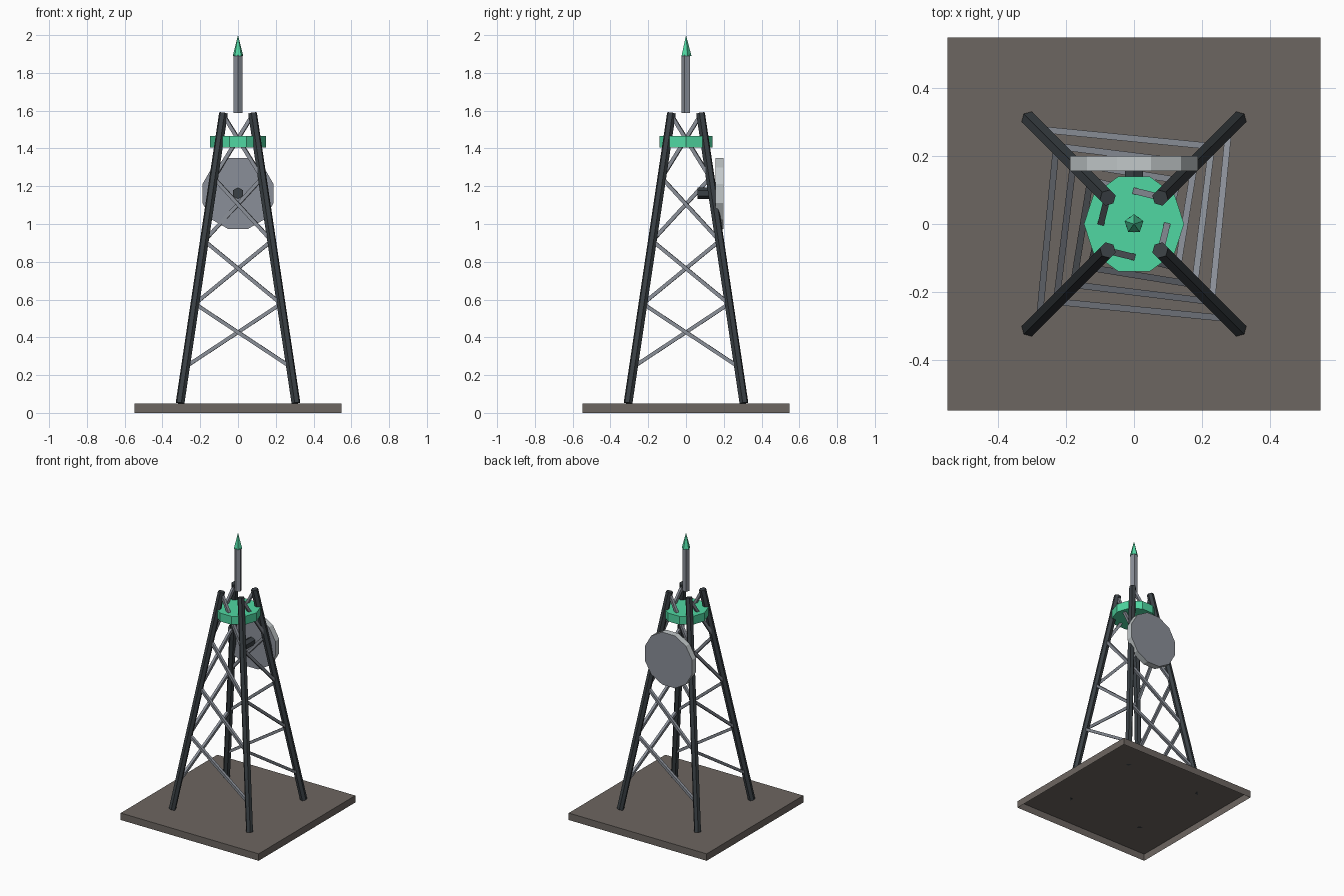
import bpy
import bmesh
from math import pi
from mathutils import Matrix, Vector

cube = bpy.data.objects.get("Cube")
if cube:
    bpy.data.objects.remove(cube, do_unlink=True)


def material(name, rgb):
    mat = bpy.data.materials.new(name)
    mat.use_nodes = True
    colour = (*rgb, 1)
    mat.diffuse_color = colour
    mat.node_tree.nodes["Principled BSDF"].inputs["Base Color"].default_value = colour
    return mat


EARTH = material("earth_brown", (0.152, 0.133, 0.119))
STEEL = material("dark_steel", (0.042, 0.051, 0.058))
METAL = material("grey_metal", (0.254, 0.275, 0.314))
PALE = material("pale_grey", (0.54, 0.58, 0.59))
GREEN = material("signal_green", (0.08, 0.68, 0.36))


def add_mesh(name, bm, mat):
    mesh = bpy.data.meshes.new(name)
    bm.to_mesh(mesh)
    bm.free()
    mesh.materials.append(mat)
    obj = bpy.data.objects.new(name, mesh)
    bpy.context.collection.objects.link(obj)
    return obj


def rod(name, start, end, radius, sides, mat, spin=0.0, tip=None):
    """Straight prism or cone between two points."""
    start, end = Vector(start), Vector(end)
    axis = end - start
    bm = bmesh.new()
    bmesh.ops.create_cone(bm, cap_ends=True, segments=sides, radius1=radius,
                          radius2=radius if tip is None else tip, depth=axis.length)
    turn = Matrix.Identity(4)
    if abs(axis.normalized().z) < 0.9999:
        turn = axis.to_track_quat("Z", "Y").to_matrix().to_4x4()
    bm.transform(Matrix.Translation((start + end) / 2) @ turn @ Matrix.Rotation(spin, 4, "Z"))
    return add_mesh(name, bm, mat)


# Square ground slab, open underneath
GROUND = 0.05
bm = bmesh.new()
bmesh.ops.create_cube(bm, size=1)
bm.transform(Matrix.Translation((0, 0, GROUND / 2)) @ Matrix.Diagonal((1.096, 1.096, GROUND, 1)))
underside = [f for f in bm.faces if f.normal.z < -0.5]
bmesh.ops.delete(bm, geom=underside, context="FACES_ONLY")
add_mesh("ground_slab", bm, EARTH)

# Four leaning legs standing on the slab, listed clockwise from above
TOP = 1.587
CORNERS = [("back_left", 1, 1), ("front_left", 1, -1),
           ("front_right", -1, -1), ("back_right", -1, 1)]


def leg_point(corner, z):
    spread = 0.307 + (0.077 - 0.307) * (z - GROUND) / (TOP - GROUND)
    return Vector((corner[1] * spread, corner[2] * spread, z))


for corner in CORNERS:
    rod(corner[0] + "_leg", leg_point(corner, GROUND + 0.002), leg_point(corner, TOP),
        0.024, 6, STEEL)

# One square diagonal brace per side on each level, climbing clockwise
LEVELS, LOW, HIGH = 4, 0.244, 1.578
STEP = (HIGH - LOW) / LEVELS
for level in range(LEVELS):
    z = LOW + STEP * level
    for i, corner in enumerate(CORNERS):
        rod(f"brace_{level + 1}_{corner[0]}", leg_point(corner, z),
            leg_point(CORNERS[(i + 1) % 4], z + STEP), 0.0135, 4, METAL, spin=pi / 4)

# Ten-sided platform ring near the top
rod("platform", (0, 0, 1.405), (0, 0, 1.465), 0.147, 10, GREEN, spin=pi / 10)

# Mast and pointed beacon
rod("mast", (0, 0, TOP), (0, 0, 1.895), 0.025, 5, METAL, spin=pi)
rod("beacon", (0, 0, 1.89), (0, 0, 2.0), 0.029, 5, GREEN, tip=0)

# Dish with a pale rim and grey faces, and its feed arm
dish = rod("dish", (0, 0.155, 1.161), (0, 0.199, 1.161), 0.195, 12, PALE, spin=pi / 12)
dish.data.materials.append(METAL)
for face in dish.data.polygons:
    face.material_index = int(abs(face.normal.y) > 0.9)
rod("dish_feed_arm", (0, 0.06, 1.163), (0, 0.157, 1.163), 0.031, 6, STEEL)
